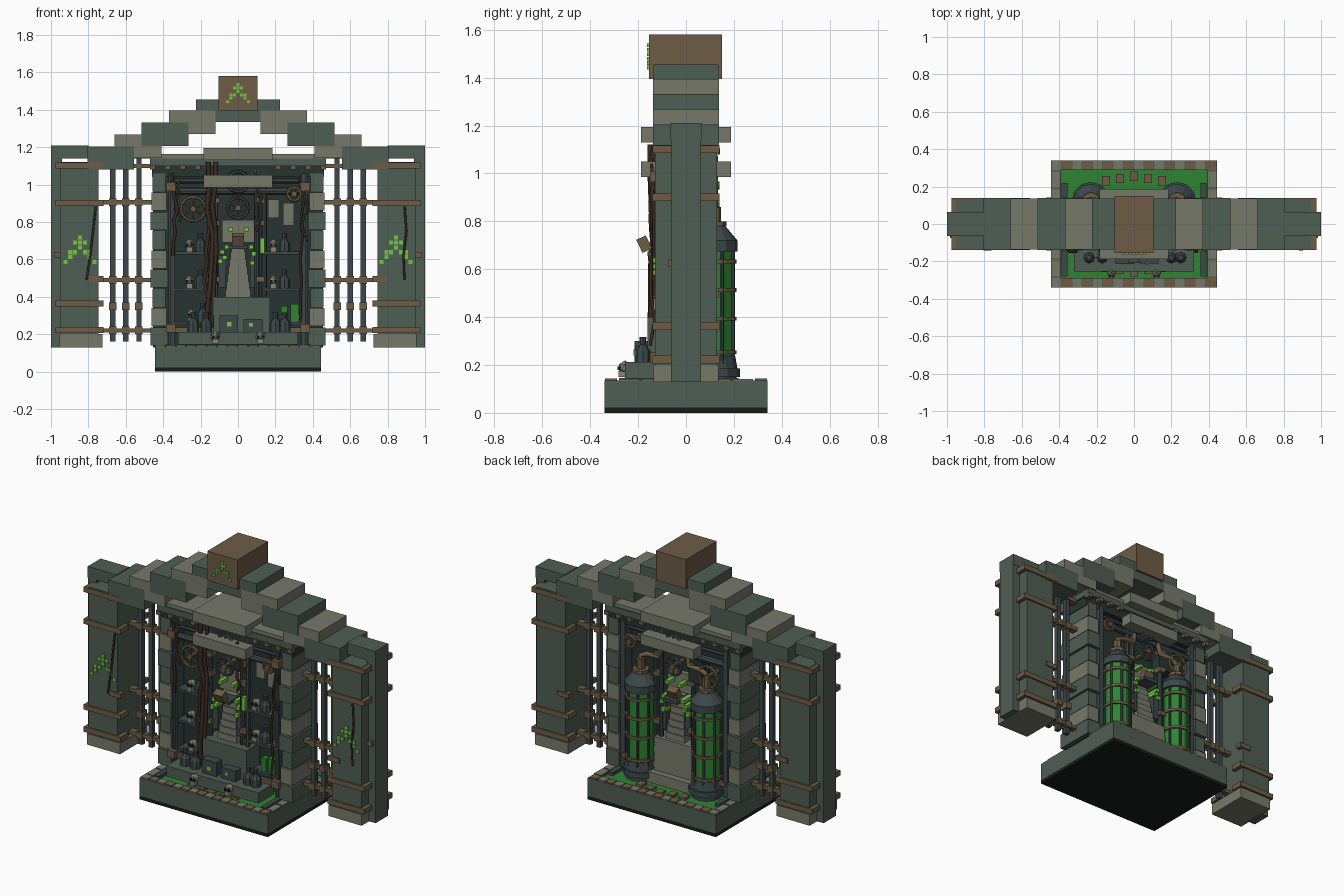
import bpy, bmesh, math, random
from mathutils import Matrix, Vector

if "Cube" in bpy.data.objects:
    bpy.data.objects.remove(bpy.data.objects["Cube"])
random.seed(4)


def mat(name, hexcol):
    m = bpy.data.materials.new(name)
    c = [int(hexcol[i:i + 2], 16) / 255 for i in (0, 2, 4)]
    m.diffuse_color = [((v + .055) / 1.055) ** 2.4 for v in c] + [1]
    m.use_nodes = True
    m.node_tree.nodes["Principled BSDF"].inputs["Base Color"].default_value = m.diffuse_color
    return m


SLATE, STONE = mat("slate", "4f5e53"), mat("stone", "77796a")
BROWN, DARK = mat("bronze", "6d5c45"), mat("dark_panel", "273331")
IRON, LIQUID = mat("iron", "3d484a"), mat("liquid", "2f8332")
GLOW, VINE = mat("glow", "72c644"), mat("root", "3b2b22")
BONE, BLACK = mat("bone", "85867a"), mat("black", "161c1b")


def finish(bm, name, m):
    bmesh.ops.recalc_face_normals(bm, faces=bm.faces)
    me = bpy.data.meshes.new(name)
    bm.to_mesh(me)
    bm.free()
    me.materials.append(m)
    ob = bpy.data.objects.new(name, me)
    bpy.context.collection.objects.link(ob)
    return ob


def boxes(name, m, items, mx=False, my=False):
    """items: (x0,x1,y0,y1,z0,z1); mx / my also add the mirrored copies"""
    bm = bmesh.new()
    for x0, x1, y0, y1, z0, z1 in items:
        for sx in ((1, -1) if mx else (1,)):
            for sy in ((1, -1) if my else (1,)):
                c = Vector((sx * (x0 + x1) / 2, sy * (y0 + y1) / 2, (z0 + z1) / 2))
                M = Matrix.Translation(c) @ Matrix.Diagonal((x1 - x0, y1 - y0, z1 - z0, 1))
                bmesh.ops.create_cube(bm, size=1, matrix=M)
    return finish(bm, name, m)


def rods(name, m, items, n=8):
    """items: (start, end, radius, end radius)"""
    bm = bmesh.new()
    for a, b, r, r2 in items:
        a, b = Vector(a), Vector(b)
        M = Matrix.Translation((a + b) / 2) @ (b - a).to_track_quat('Z', 'Y').to_matrix().to_4x4()
        bmesh.ops.create_cone(bm, cap_ends=True, segments=n, radius1=r, radius2=r2,
                              depth=(b - a).length, matrix=M)
    return finish(bm, name, m)


def stack(name, m, x, y, levels, n=12):
    """upright stack of (z0, z1, r0, r1) sections"""
    return rods(name, m, [((x, y, a), (x, y, b), r, s) for a, b, r, s in levels], n)


def root(name, pts, r, m=VINE):
    cu = bpy.data.curves.new(name, 'CURVE')
    cu.dimensions, cu.bevel_depth, cu.bevel_resolution = '3D', r, 1
    cu.use_fill_caps = True
    sp = cu.splines.new('POLY')
    sp.points.add(len(pts) - 1)
    for p, q in zip(sp.points, pts):
        p.co = (*q, 1)
    cu.materials.append(m)
    ob = bpy.data.objects.new(name, cu)
    bpy.context.collection.objects.link(ob)


# base tub with liquid
boxes("base_foot", BLACK, [(-.445, .445, -.34, .34, 0, .022)])
boxes("base_body", SLATE, [(-.445, .445, -.34, .34, .022, .115)])
boxes("base_rim_sides", SLATE, [(.39, .445, -.34, .34, .115, .135)], mx=True)
boxes("base_rim_ends", SLATE, [(-.39, .39, .29, .34, .115, .135)], my=True)
boxes("base_liquid", LIQUID, [(-.39, .39, -.29, .29, .11, .125)])
tiles = [(-.44 + i * .055, -.39 + i * .055, .288, .338, .135, .143) for i in range(16)]
boxes("rim_tiles", STONE, tiles[::2], my=True)
boxes("rim_tiles_bronze", BROWN, tiles[1::2], my=True)
boxes("rim_side_tiles", STONE, [(.395, .443, -.28 + i * .095, -.195 + i * .095, .135, .141)
                               for i in range(6)], mx=True)
boxes("tub_side_rails", IRON, [(.355, .388, -.28, .22, .115, .145)], mx=True)
boxes("stepping_stones", BROWN, [(.075 * i - .022, .075 * i + .022, .255 - .012 * abs(i) - .025,
                                  .28 - .012 * abs(i), .12, .14) for i in range(-2, 3)], my=True)

# stepped gable: overlapping blocks running down to each side
boxes("gable_bridge", SLATE, [(-.225, .225, -.136, .136, 1.335, 1.455)])
boxes("gable_keystone", BROWN, [(-.105, .105, -.155, .15, 1.395, 1.58)])
for i in range(4):
    x, z, y = .12 + .145 * i, 1.27 - .0635 * i, .137 + .001 * (i % 2)
    boxes("gable_step", SLATE if i % 2 else STONE, [(x, x + .25, -y, y, z, z + .125)], mx=True)

# hanging outer pillars
boxes("pillar_body", SLATE, [(.745, .95, -.13, .13, .2, 1.12)], mx=True)
boxes("pillar_foot", STONE, [(.725, .955, -.136, .136, .13, .2)], mx=True)
boxes("pillar_spine", SLATE, [(.94, 1, -.062, .062, .13, 1.21), (.8, 1, -.064, .064, 1.14, 1.21)], mx=True)
boxes("pillar_bands", BROWN, [(.72, .975, .058, .14, z, z + .032)
                              for z in (.207, .347, .885, 1.085)], mx=True, my=True)
boxes("pillar_short_bands", BROWN, [(.72, .80, .1, .138, .48, .51)], mx=True, my=True)
boxes("pillar_side_studs", BROWN, [(.95, .985, -.075, -.05, .61, .64)], mx=True)
for s in (1, -1):
    root("pillar_crack", [(.89 * s if s > 0 else -.76, -.134, .89),
                          (.90 * s if s > 0 else -.775, -.136, .75),
                          (.885 * s if s > 0 else -.79, -.136, .62),
                          (.89 * s if s > 0 else -.81, -.134, .49)], .006)


# moss specks, a loose wedge of small squares
def moss(name, cx, z, y, p):
    spots = [(0, 5), (-1, 4), (1, 4), (0, 3), (-2, 2), (-1, 2), (1, 2), (2, 2),
             (0, 4), (-2, 1), (2, 1), (-3, 0), (3, 0)]
    boxes(name, GLOW, [(cx + a * p - p * .42, cx + a * p + p * .42, y, y + .012,
                        z + b * p, z + (b + .84) * p) for a, b in spots])


moss("moss_right", .845, .575, -.137, .026)
moss("moss_left", -.845, .575, -.137, .026)
moss("moss_keystone", 0, 1.435, -.162, .0185)

# railings between the pillars and the shrine
boxes("fence_bars", IRON, [(x - .014, x + .014, -.014, .014, .16, 1.14) for x in (.53, .6, .67)], mx=True)
boxes("fence_rails", BROWN, [(.44, .76, -.02, .02, z - .011, z + .011) for z in (.22, .49, .905, 1.1)], mx=True)
boxes("fence_knots", BROWN, [(x - .02, x + .02, -.026, .026, z - .02, z + .02)
                             for x in (.53, .6, .67) for z in (.22, .35, .49, .905)], mx=True)

# shrine frame: wall, block jambs, lintels and ledges
boxes("wall_panel", DARK, [(-.4, .4, -.03, .03, .125, 1.12)])
boxes("jamb_core", DARK, [(.39, .455, -.11, .11, .13, 1.1)], mx=True)
for i in range(9):
    z, d = .14 + i * .103, .006 * (i % 3)
    boxes("jamb_block", STONE if i % 3 == 1 else SLATE,
          [(.375 + d, .468 - d, -.128 + d, .128 - d, z, z + .096)], mx=True)
boxes("jamb_edge", IRON, [(.34, .372, .05, .12, .14, 1.06)], mx=True, my=True)
boxes("lintel_lower", DARK, [(-.46, .46, -.11, .11, 1.04, 1.1)])
boxes("lintel", SLATE, [(-.47, .47, -.132, .132, 1.1, 1.14)])
boxes("lintel_cap", STONE, [(-.56, .56, -.125, .125, 1.14, 1.162)])
boxes("ledge_upper", STONE, [(-.185, .185, -.188, .188, 1.13, 1.195)])
boxes("ledge_lower", STONE, [(-.185, .185, .11, .188, .985, 1.05)], my=True)
boxes("lintel_studs", BROWN, [(.2 + .08 * i, .23 + .08 * i, .1, .142, 1.08, 1.105) for i in range(4)],
      mx=True, my=True)
boxes("corner_clamps", BROWN, [(.335, .385, -.15, -.09, z, z + .045) for z in (.21, .965)], mx=True)

# pipework on front and back
pipes = []
for s in (-1, 1):
    pipes += [((-.37, s * .1, .965), (.37, s * .1, .965), .02, .02),
              ((-.36, s * .085, 1.02), (.36, s * .085, 1.02), .014, .014)]
    pipes += [((x, s * .1, .2), (x, s * .1, 1.08), .014, .014) for x in (-.12, .1, .14)]
    pipes += [((s * .36, -.115, .15), (s * .36, -.115, 1.06), .012, .012)]
rods("pipes", IRON, pipes)
boxes("pipe_clamps", BROWN, [(x - .022, x + .022, .075, .125, z, z + .028)
                             for x in (-.12, .12) for z in (.3, .48, .78, .9)], my=True)
boxes("cross_bar", BROWN, [(-.36, .36, .105, .128, .21, .235)], my=True)

# valve wheels
for x, z, r in ((-.24, .87, .065), (0, .875, .055), (0, 1.015, .055), (.3, .95, .035)):
    for s in (-1, 1):
        bpy.ops.mesh.primitive_torus_add(major_radius=r, minor_radius=.009, major_segments=14,
                                         minor_segments=6, location=(x, s * .125, z), rotation=(math.pi / 2, 0, 0))
        w = bpy.context.object
        w.name = "valve_wheel"
        w.data.materials.append(BROWN if x else IRON)
        rods("valve_spokes", BROWN, [((x - r * math.cos(a), s * .125, z - r * math.sin(a)),
                                      (x + r * math.cos(a), s * .125, z + r * math.sin(a)), .006, .006)
                                     for a in (0.5, 1.55, 2.6)] +
             [((x, s * .03, z), (x, s * .14, z), .016, .016)])

# central altar: tapering ribbed stair with tilted casket, both faces
for s in (-1, 1):
    for i in range(7):
        w = .066 - i * .005
        boxes("altar_stair", STONE, [(-w, w, min(0, s * (.11 - .006 * i)), max(0, s * (.11 - .006 * i)),
                                      .4 + i * .04, .438 + i * .04)])
    y0, y1 = sorted((s * .03, s * .06))
    boxes("altar_panel", STONE, [(-.085, .085, y0, y1, .69, .81)])
    c = boxes("tilted_casket", BROWN, [(-.033, .033, -.022, .022, -.03, .03)])
    c.location, c.rotation_euler = (0, s * (.175 if s < 0 else .12), .705), (s * -.45, 0, 0)
    boxes("casket_bracket", IRON, [(-.05, .05, *sorted((s * .03, s * .16)), .655, .675)])
    boxes("glow_lumps", GLOW, [(a - .012, a + .012, *sorted((s * .03, s * .125)), z - .011, z + .011)
                               for a, z in ((-.085, .64), (-.06, .665), (-.095, .59), (-.04, .76), (.045, .76),
                                            (.07, .665), (.085, .63), (.075, .58), (-.07, .61))])
boxes("altar_wings", IRON, [(.065, .105, -.105, .105, .45, .62)], mx=True)
boxes("glow_lamp", GLOW, [(.118, .142, -.135, -.11, .63, .715)])
boxes("back_hatch", DARK, [(-.2, -.1, .05, .12, .8, .95)])
boxes("front_notes", STONE, [(.16, .22, -.05, -.03, .82, .92), (.24, .3, -.05, -.03, .78, .9)])

# altar plinths
boxes("front_plinth", SLATE, [(-.32, .32, -.255, -.1, .145, .212), (-.13, .17, -.16, -.03, .2, .4)])
boxes("front_chest", IRON, [(-.1, .0, -.215, -.15, .212, .30), (.03, .13, -.21, -.15, .212, .28)])
boxes("chest_glow", GLOW, [(-.06, -.035, -.22, -.21, .24, .265), (.06, .08, -.216, -.2, .24, .26)])
boxes("back_plinth", STONE, [(-.2, .2, .03, .17, .125, .19), (-.13, .13, .03, .13, .19, .4)])

# shelves with skulls and bottles
boxes("shelves", IRON, [(.15, .34, -.115, -.02, z, z + .016) for z in (.25, .43, .625)], mx=True)
boxes("shelf_jars", LIQUID, [(.23, .265, -.1, -.06, .266, .35), (.28, .325, -.1, -.06, .266, .36)])


def skull(x, y, z):
    bm = bmesh.new()
    bmesh.ops.create_icosphere(bm, subdivisions=1, radius=.029, matrix=Matrix.Translation((x, y, z + .04)))
    bmesh.ops.create_cube(bm, size=1, matrix=Matrix.Translation((x, y - .012, z + .012))
                          @ Matrix.Diagonal((.032, .03, .024, 1)))
    finish(bm, "skull", BONE)
    boxes("skull_eyes", BLACK, [(x + a - .006, x + a + .006, y - .031, y - .015, z + .03, z + .044)
                                for a in (-.011, .011)])


def bottle(x, y, z, k=1):
    stack("bottle", IRON, x, y, [(z, z + .045 * k, .03 * k, .03 * k), (z + .045 * k, z + .07 * k, .03 * k, .012 * k),
                                 (z + .07 * k, z + .1 * k, .012 * k, .014 * k)], 8)


for z in (.446, .641):
    for x in (-.26, .19):
        skull(x, -.085, z)
        bottle(x + .058, -.08, z)
skull(-.25, -.085, .266)
bottle(-.19, -.08, .266)
for x in (-.12, .12):
    skull(x, -.255, .15)
for x in (-.24, -.17, .2, .25):
    bottle(x, -.18, .212, 1.05)

# liquid tanks on the back
for x in (-.23, .23):
    y = .12
    stack("tank_glass", LIQUID, x, y, [(.2, .7, .08, .08)], 12)
    stack("tank_base", IRON, x, y, [(.12, .15, .09, .09), (.15, .185, .105, .105), (.185, .24, .095, .085)], 12)
    stack("tank_cap", IRON, x, y, [(.675, .72, .095, .095), (.72, .78, .095, .045)], 12)
    stack("tank_neck", BROWN, x, y, [(.78, .80, .05, .05), (.8, .86, .026, .026)], 8)
    stack("tank_rings", BROWN, x, y, [(z, z + .016, .091, .091) for z in (.245, .385, .505, .625)], 12)
    rods("tank_bars", IRON, [((x + .083 * math.cos(a), y + .083 * math.sin(a), .2),
                              (x + .083 * math.cos(a), y + .083 * math.sin(a), .7), .007, .007)
                             for a in [math.pi / 4 * k + .39 for k in range(8)]], 6)
    root("tank_pipe", [(x, y, .85), (x, y, .88), (x * .8, y, .9), (x * .45, y, .9), (x * .4, y - .01, .97)], .016, BROWN)

# hanging roots on the front
for k, (x, z0, z1, r) in enumerate(((-.15, 1.12, .22, .014), (-.13, 1.12, .3, .012), (-.17, 1.0, .4, .01),
                                    (-.34, 1.06, .62, .009), (-.32, 1.02, .8, .007), (.34, 1.04, .28, .007),
                                    (.11, 1.06, .75, .009), (.36, 1.0, .7, .007))):
    root("hanging_root", [(x + random.uniform(-.018, .018), -.142 + random.uniform(-.008, .012),
                           z0 + (z1 - z0) * t / 7) for t in range(8)], r)
